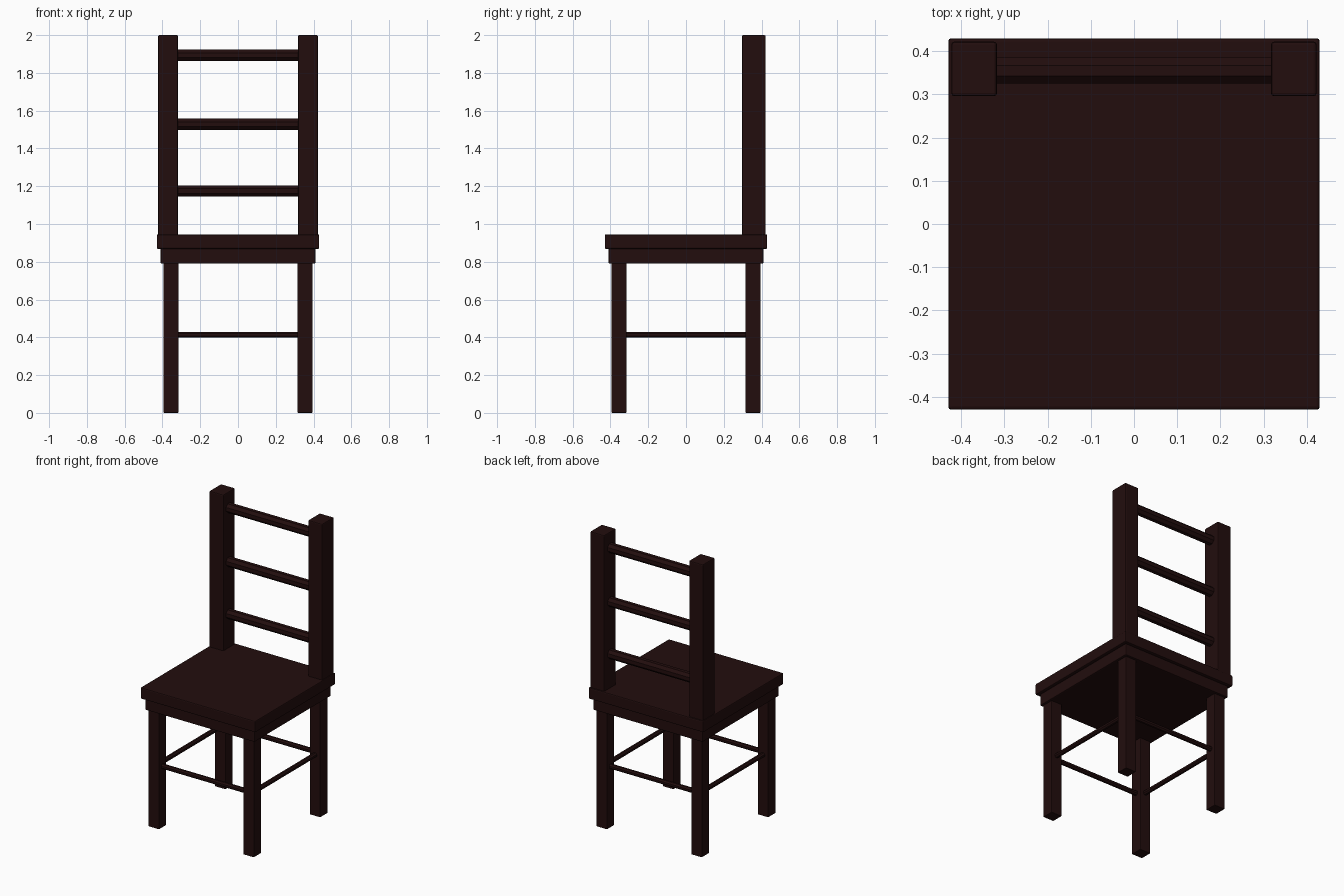
import bpy, math

if "Cube" in bpy.data.objects:
    bpy.data.objects.remove(bpy.data.objects["Cube"])

wood = bpy.data.materials.new("dark_brown_wood")
wood.diffuse_color = (0.016, 0.004, 0.004, 1)
wood.use_nodes = True
wood.node_tree.nodes["Principled BSDF"].inputs["Base Color"].default_value = wood.diffuse_color


def box(name, x, y, z, bevel=0.007):
    """Bevelled box from (min, max) pairs."""
    bpy.ops.mesh.primitive_cube_add(size=1, location=[(a + b) / 2 for a, b in (x, y, z)])
    ob = bpy.context.object
    ob.name = name
    ob.scale = [b - a for a, b in (x, y, z)]
    bpy.ops.object.transform_apply(location=False, rotation=False, scale=True)
    mod = ob.modifiers.new("edge_bevel", "BEVEL")
    mod.width = bevel
    mod.segments = 2
    ob.data.materials.append(wood)
    return ob


def rail(name, centre, half_height, along_x=True):
    """Eight-sided rail spanning between two legs, flat side up."""
    length = 0.65
    bpy.ops.mesh.primitive_cylinder_add(
        vertices=8, radius=half_height / math.cos(math.pi / 8), depth=length, location=centre)
    ob = bpy.context.object
    ob.name = name
    spin = math.pi / 8
    for v in ob.data.vertices:
        a, b, c = v.co
        # turn half a side, then lay along the chosen axis
        p = a * math.cos(spin) - b * math.sin(spin)
        q = a * math.sin(spin) + b * math.cos(spin)
        v.co = (c, p, q) if along_x else (q, c, p)
    ob.data.materials.append(wood)


# Seat and the apron block beneath it
box("seat", (-0.43, 0.43), (-0.43, 0.43), (0.868, 0.945))
box("apron", (-0.41, 0.41), (-0.41, 0.41), (0.79, 0.872))

for sx, side in ((-1, "left"), (1, "right")):
    # Legs
    for sy, end in ((-1, "front"), (1, "back")):
        box(f"{end}_{side}_leg", (sx * 0.355 - 0.04, sx * 0.355 + 0.04),
            (sy * 0.355 - 0.04, sy * 0.355 + 0.04), (0, 0.80), 0.004)
    # Back posts
    box(f"{side}_back_post", (sx * 0.37 - 0.053, sx * 0.37 + 0.053),
        (0.296, 0.422), (0.93, 2.0))
    # Side stretchers
    rail(f"{side}_stretcher", (sx * 0.355, 0, 0.414), 0.015, along_x=False)

# Front and back stretchers
for y, end in ((-0.355, "front"), (0.355, "back")):
    rail(f"{end}_stretcher", (0, y, 0.414), 0.015)

# Backrest rails
for i, z in enumerate((1.175, 1.528, 1.893)):
    rail(f"backrest_rail_{i + 1}", (0, 0.355, z), 0.03)
